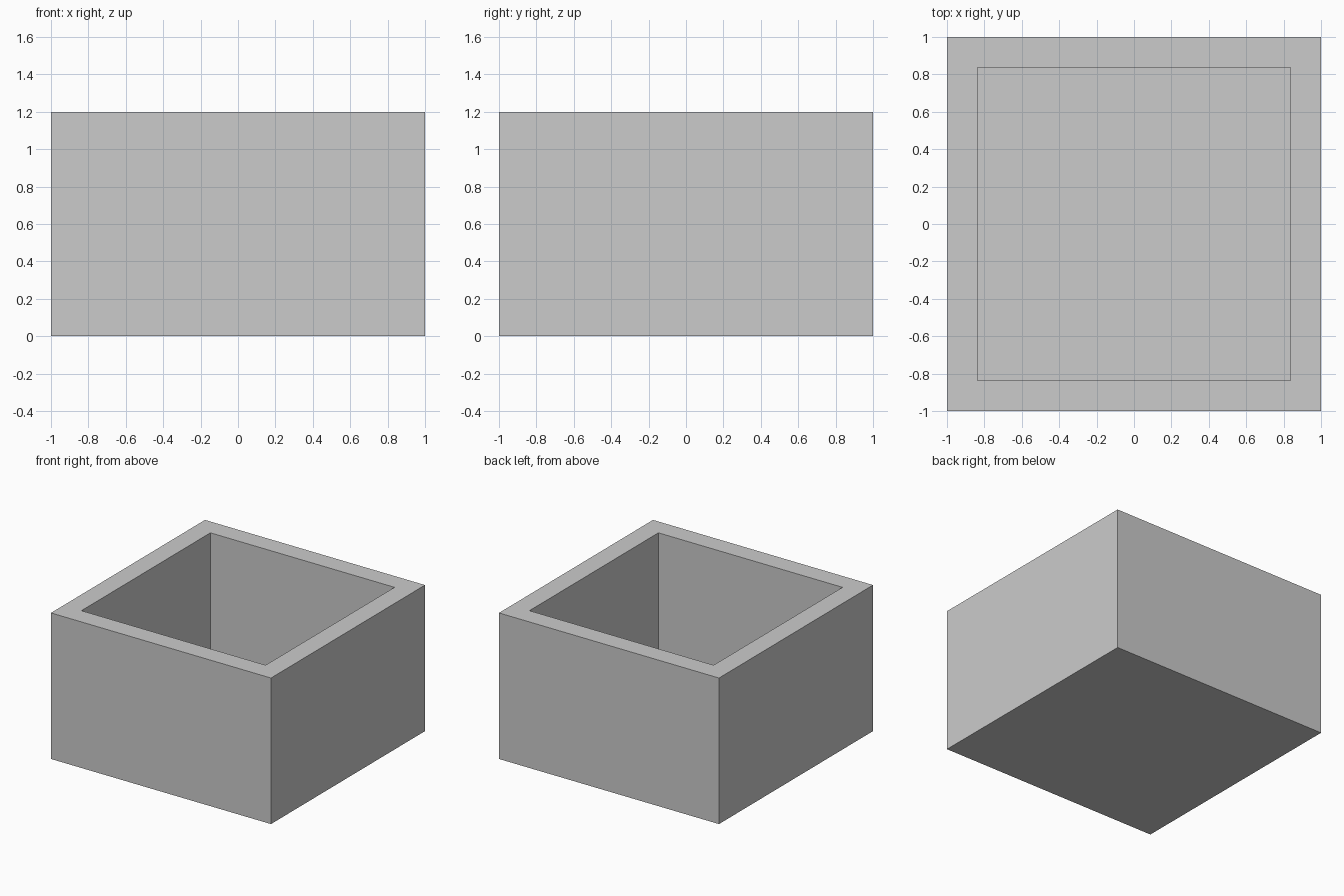
import bpy, bmesh
from mathutils import Matrix, Vector

if "Cube" in bpy.data.objects:
    bpy.data.objects.remove(bpy.data.objects["Cube"])

SIZE, HEIGHT, WALL = 2.0, 1.2, 0.163

# Solid block standing on the ground
bm = bmesh.new()
bmesh.ops.create_cube(bm, size=1.0, matrix=Matrix.Translation((0, 0, HEIGHT / 2))
                      @ Matrix.Diagonal((SIZE, SIZE, HEIGHT, 1)))

# Rim: inset the top face by the wall thickness
bm.normal_update()
top = max(bm.faces, key=lambda f: f.calc_center_median().z)
bmesh.ops.inset_region(bm, faces=[top], thickness=WALL, use_even_offset=True)

# Cavity: push the inset face down, leaving a floor as thick as the walls
floor = bmesh.ops.extrude_discrete_faces(bm, faces=[top])["faces"][0]
bmesh.ops.translate(bm, verts=floor.verts, vec=Vector((0, 0, WALL - HEIGHT)))
bmesh.ops.recalc_face_normals(bm, faces=bm.faces)

mesh = bpy.data.meshes.new("open_box")
bm.to_mesh(mesh)
bm.free()
bpy.context.collection.objects.link(bpy.data.objects.new("open_box", mesh))
